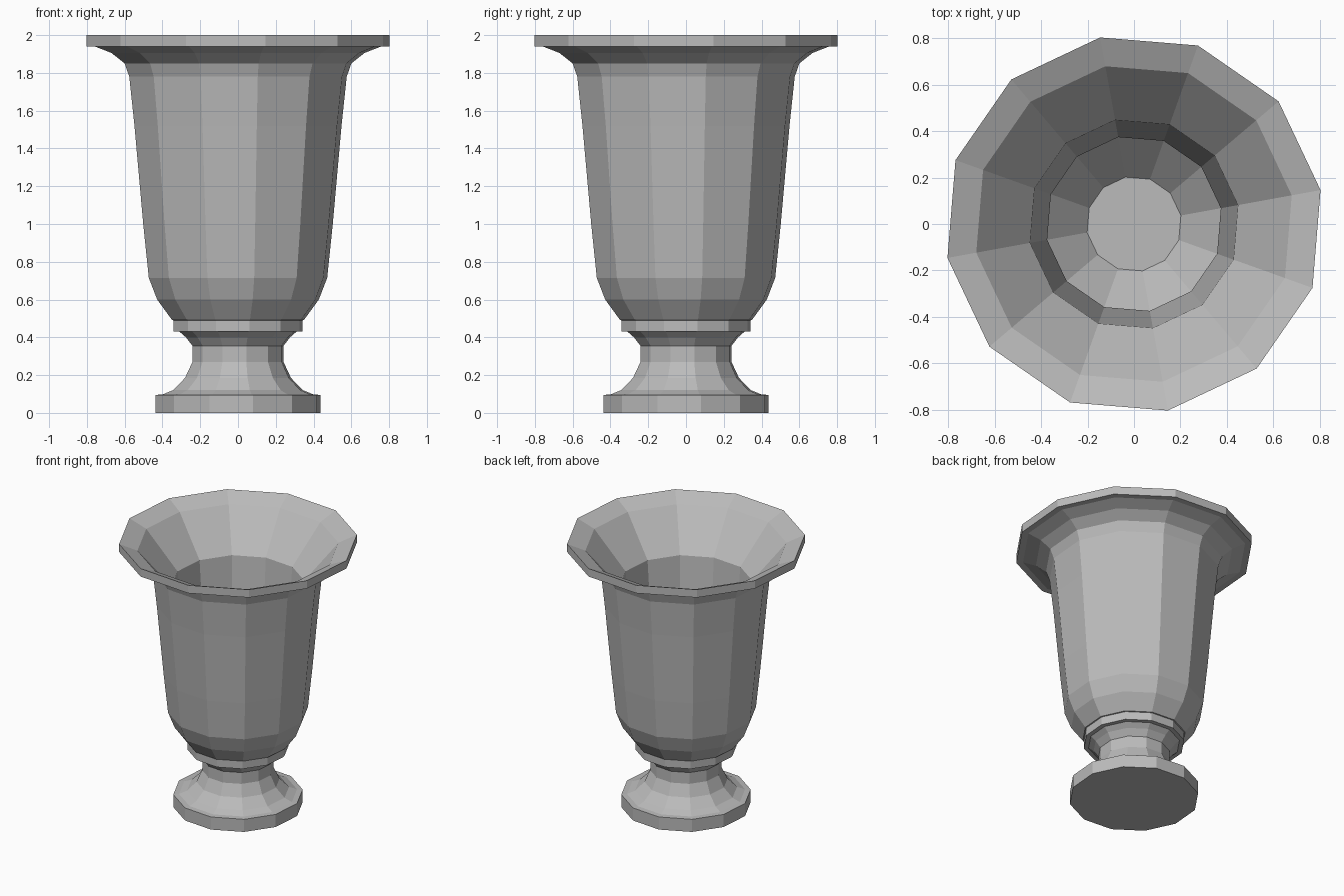
import bpy, bmesh, math

if "Cube" in bpy.data.objects:
    bpy.data.objects.remove(bpy.data.objects["Cube"])

SIDES = 12
TURN = math.radians(10.3)

stone = bpy.data.materials.new("grey stone")
stone.diffuse_color = (0.5, 0.5, 0.5, 1)
stone.use_nodes = True
stone.node_tree.nodes["Principled BSDF"].inputs["Base Color"].default_value = stone.diffuse_color


def lathe(name, profile):
    """Spin (radius, height) points into a closed, flat-faced solid."""
    bm = bmesh.new()
    rings = []
    for r, z in profile:
        rings.append([bm.verts.new((r * math.cos(TURN + i * math.tau / SIDES),
                                    r * math.sin(TURN + i * math.tau / SIDES), z))
                      for i in range(SIDES)])
    for low, high in zip(rings, rings[1:]):
        for i in range(SIDES):
            j = (i + 1) % SIDES
            bm.faces.new((low[i], low[j], high[j], high[i]))
    bm.faces.new(rings[0][::-1])
    bm.faces.new(rings[-1])
    mesh = bpy.data.meshes.new(name)
    bm.to_mesh(mesh)
    bm.free()
    mesh.materials.append(stone)
    obj = bpy.data.objects.new(name, mesh)
    bpy.context.collection.objects.link(obj)
    return obj


# Foot, waisted stem, collar, bowl, flared rim, then down the inside to the floor
foot = [(0.444, 0), (0.444, 0.095), (0.405, 0.098)]
stem = [(0.35, 0.12), (0.285, 0.185), (0.245, 0.27), (0.245, 0.355), (0.28, 0.40)]
collar = [(0.315, 0.43), (0.347, 0.43), (0.347, 0.49)]
bowl = [(0.355, 0.492), (0.435, 0.60), (0.48, 0.715), (0.51, 1.0), (0.557, 1.52), (0.585, 1.78)]
rim = [(0.61, 1.85), (0.68, 1.905), (0.77, 1.94), (0.816, 1.94), (0.816, 2.0)]
inside = [(0.69, 1.945), (0.455, 1.67), (0.38, 0.85), (0.38, 0.70), (0.205, 0.52)]

lathe("urn", foot + stem + collar + bowl + rim + inside)
